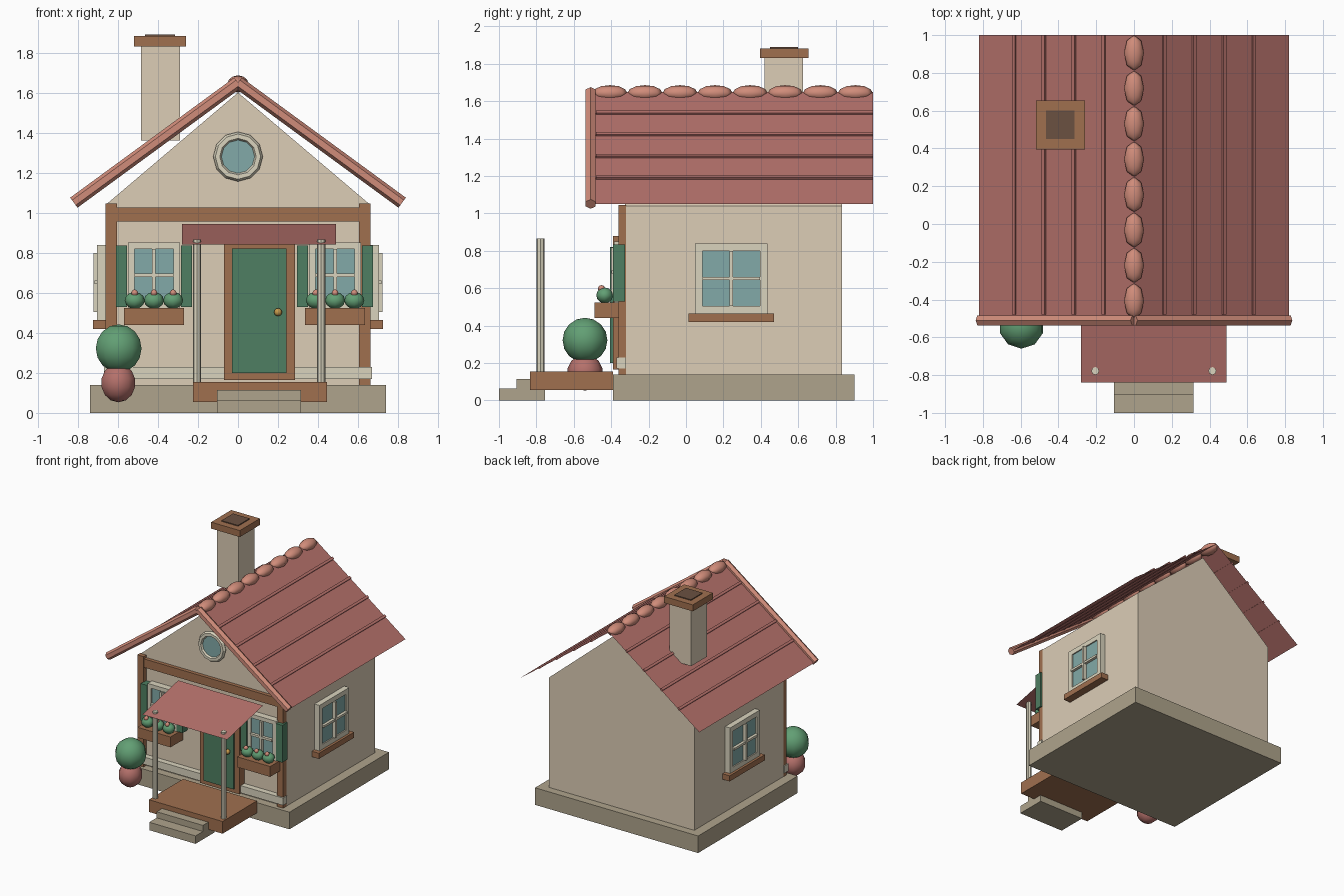
import bpy, bmesh, math
from mathutils import Vector

if "Cube" in bpy.data.objects:
    bpy.data.objects.remove(bpy.data.objects["Cube"])

mats = {}
def mat(name, hexcol):
    m = bpy.data.materials.new(name)
    lin = lambda c: c / 12.92 if c <= 0.04045 else ((c + 0.055) / 1.055) ** 2.4
    m.diffuse_color = [lin(int(hexcol[i:i + 2], 16) / 255) for i in (0, 2, 4)] + [1]
    m.use_nodes = True
    m.node_tree.nodes["Principled BSDF"].inputs["Base Color"].default_value = m.diffuse_color
    mats[name] = m

for n, c in dict(wall="DCCDB6", stone="AFA48C", wood="A0704F", cream="DAD4BE", glass="82AAA8",
                 green="4F7F62", leaf="629F74", roof="B5716B", tile="D08C7A", pot="B5716B",
                 flue="6B5141", brass="C79A4B", awning="B5716B").items():
    mat(n, c)

def mesh(name, verts, faces, m):
    me = bpy.data.meshes.new(name)
    me.from_pydata(verts, [], faces)
    me.materials.append(mats[m])
    o = bpy.data.objects.new(name, me)
    bpy.context.collection.objects.link(o)
    return o

def box(name, x0, x1, y0, y1, z0, z1, m):
    x0, x1 = sorted((x0, x1))
    v = [(x, y, z) for z in (z0, z1) for x, y in ((x0, y0), (x1, y0), (x1, y1), (x0, y1))]
    return mesh(name, v, [(3, 2, 1, 0), (4, 5, 6, 7)] +
                [(i, (i + 1) % 4, (i + 1) % 4 + 4, i + 4) for i in range(4)], m)

def ball(name, c, r, m, seg=8, rings=6):
    bpy.ops.mesh.primitive_uv_sphere_add(segments=seg, ring_count=rings, radius=1, location=c)
    o = bpy.context.object
    o.name, o.scale = name, r
    o.data.materials.append(mats[m])
    bpy.ops.object.shade_smooth()
    return o

def rod(name, a, b, r, m, n=8):
    a, b = Vector(a), Vector(b)
    bpy.ops.mesh.primitive_cylinder_add(vertices=n, radius=r, depth=(b - a).length, location=(a + b) / 2)
    o = bpy.context.object
    o.name = name
    o.rotation_euler = (b - a).to_track_quat('Z', 'Y').to_euler()
    o.data.materials.append(mats[m])
    return o

# foundation and gabled house body
box("foundation", -.74, .74, -.39, .90, 0, .14, "stone")
prof = [(-.66, .14), (.66, .14), (.66, 1.04), (0, 1.6), (-.66, 1.04)]
mesh("walls", [(x, y, z) for y in (-.325, .835) for x, z in prof],
     [(0, 1, 2, 3, 4), (9, 8, 7, 6, 5)] +
     [((i + 1) % 5, i, i + 5, (i + 1) % 5 + 5) for i in range(5)], "wall")

# timber trim on the front
for s in (-1, 1):
    box("corner_post", s * .605, s * .662, -.36, -.32, .14, 1.045, "wood")
box("front_beam", -.605, .605, -.355, -.32, .955, 1.025, "wood")
box("base_board", -.67, .67, -.372, -.32, .17, .23, "cream")

# roof sheets, seams, barge rods and ridge tiles
EX, EZ, RZ = .82, 1.05, 1.65
k = (RZ - EZ) / EX
for s in (-1, 1):
    q = [(0, -.49, RZ), (s * EX, -.49, EZ), (s * EX, 1, EZ), (0, 1, RZ)]
    mesh("roof_slope", q, [(0, 1, 2, 3) if s > 0 else (3, 2, 1, 0)], "roof")
    for i in range(1, 5):
        x = .158 * i
        o = box("roof_seam", -.01, .01, -.48, 1, -.004, .012, "roof")
        o.location = (s * x, 0, RZ - k * x)
        o.rotation_euler.y = s * math.atan(k)
    rod("barge_rod", (0, -.51, RZ), (s * EX, -.51, EZ), .031, "tile", 6)
for i in range(8):
    ball("ridge_tile", (0, -.407 + .1875 * i, 1.643), (.053, .094, .043), "tile")

# chimney
box("chimney", -.485, -.29, .42, .625, 1.36, 1.84, "wall")
box("chimney_cap", -.52, -.26, .395, .655, 1.83, 1.883, "wood")
box("chimney_flue", -.465, -.315, .45, .60, 1.85, 1.89, "flue")

# round gable window
bpy.ops.mesh.primitive_torus_add(major_segments=12, minor_segments=6, major_radius=.102, minor_radius=.022,
                                 location=(0, -.335, 1.28), rotation=(math.pi / 2, 0, 0))
o = bpy.context.object
o.name = "round_window_frame"
o.data.materials.append(mats["cream"])
rod("round_window_glass", (0, -.32, 1.28), (0, -.34, 1.28), .095, "glass", 12)

# sash window built facing -y at the origin, then turned and placed
def window(c, w, h, border, rot=0, sill=False):
    gw, gh = w - border, h - border
    parts = []
    for s in (-1, 1):
        parts.append(box("window_stile", s * gw, s * w, -.045, .01, -h, h, "cream"))
        z = sorted((s * gh, s * h))
        parts.append(box("window_rail", -gw, gw, -.045, .01, z[0], z[1], "cream"))
    parts.append(box("window_glass", -gw, gw, -.035, .01, -gh, gh, "glass"))
    parts.append(box("window_bar_v", -.009, .009, -.062, -.03, -gh, gh, "cream"))
    parts.append(box("window_bar_h", -gw, gw, -.058, -.03, -.009, .009, "cream"))
    if sill:
        parts.append(box("window_sill", -.228, .228, -.065, .01, -.233, -.187, "wood"))
    for p in parts:
        p.location, p.rotation_euler.z = c, rot

for s in (-1, 1):
    window((s * .66, .242, .652), .193, .187, .04, s * math.pi / 2, True)

# front windows with shutters, planter and flowers
for cx in (-.42, .485):
    window((cx, -.34, .687), .13, .163, .032)
    for s in (-1, 1):
        box("shutter", cx + s * .135, cx + s * .19, -.39, -.325, .53, .835, "green")
    box("window_box", cx - .15, cx + .15, -.49, -.325, .44, .525, "wood")
    for i in (-1, 0, 1):
        ball("planter_leaf", (cx + i * .096, -.435, .562), (.05, .045, .042), "leaf")
        ball("planter_flower", (cx + i * .096, -.452, .598), (.019,) * 3, "tile", 6, 5)

# door
for x0, x1 in ((-.07, -.03), (.242, .285)):
    box("door_jamb", x0, x1, -.39, -.32, .165, .88, "wood")
box("door_lintel", -.03, .242, -.39, -.32, .82, .88, "wood")
box("door_threshold", -.03, .242, -.39, -.32, .165, .20, "wood")
box("door", -.03, .242, -.405, -.32, .20, .82, "green")
ball("door_knob", (.2, -.42, .503), (.02,) * 3, "brass")

# porch deck, steps, posts and awning
box("porch_deck", -.225, .445, -.835, -.39, .055, .155, "wood")
box("lower_step", -.105, .315, -1, -.755, 0, .065, "stone")
box("upper_step", -.105, .315, -.905, -.755, .065, .115, "stone")
for x in (-.205, .415):
    rod("porch_post", (x, -.778, .15), (x, -.778, .865), .021, "cream")
mesh("awning", [(-.28, -.84, .84), (.49, -.84, .84), (.49, -.375, .943), (-.28, -.375, .943)],
     [(0, 1, 2, 3)], "awning")

# potted bush
ball("plant_pot", (-.598, -.54, .15), (.09, .095, .097), "pot", 10, 7)
ball("round_bush", (-.596, -.54, .322), (.12,) * 3, "leaf", 10, 8)
